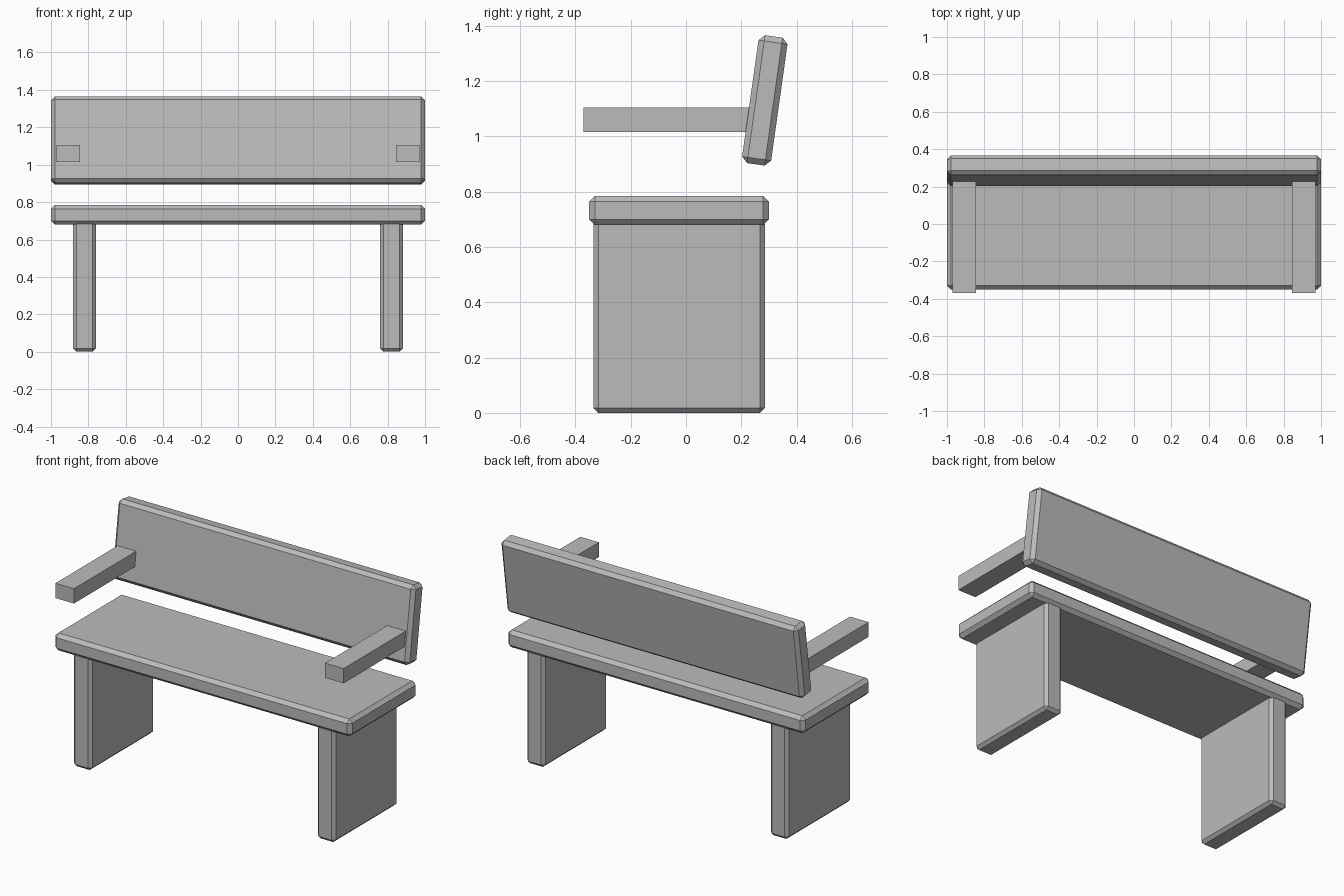
import bpy
from math import radians

cube = bpy.data.objects.get("Cube")
if cube:
    bpy.data.objects.remove(cube, do_unlink=True)

# Single plain grey
grey = bpy.data.materials.new("plain_grey")
grey.use_nodes = True
colour = (0.5, 0.5, 0.5, 1)
grey.diffuse_color = colour
grey.node_tree.nodes["Principled BSDF"].inputs["Base Color"].default_value = colour


def board(name, centre, size, chamfer=0, tilt=0):
    """Box of the given size, with chamfered edges and a tilt about x."""
    bpy.ops.mesh.primitive_cube_add(size=1, location=centre)
    ob = bpy.context.object
    ob.name = name
    ob.scale = size
    bpy.ops.object.transform_apply(location=False, rotation=False, scale=True)
    ob.rotation_euler.x = tilt
    ob.data.materials.append(grey)
    if chamfer:
        mod = ob.modifiers.new("chamfer", "BEVEL")
        mod.width = chamfer
        mod.segments = 1
    return ob


# Seat and leaning backrest
board("seat", (0, -0.025, 0.732), (2, 0.65, 0.106), 0.021)
board("backrest", (0, 0.285, 1.13), (2, 0.106, 0.467), 0.021, radians(-8))

# Slab legs and square-edged armrests on both sides
for side, s in (("left", 1), ("right", -1)):
    board(side + "_leg", (s * 0.82, -0.025, 0.35), (0.122, 0.62, 0.7), 0.018)
    board(side + "_armrest", (s * 0.908, -0.055, 1.06), (0.125, 0.63, 0.09))
